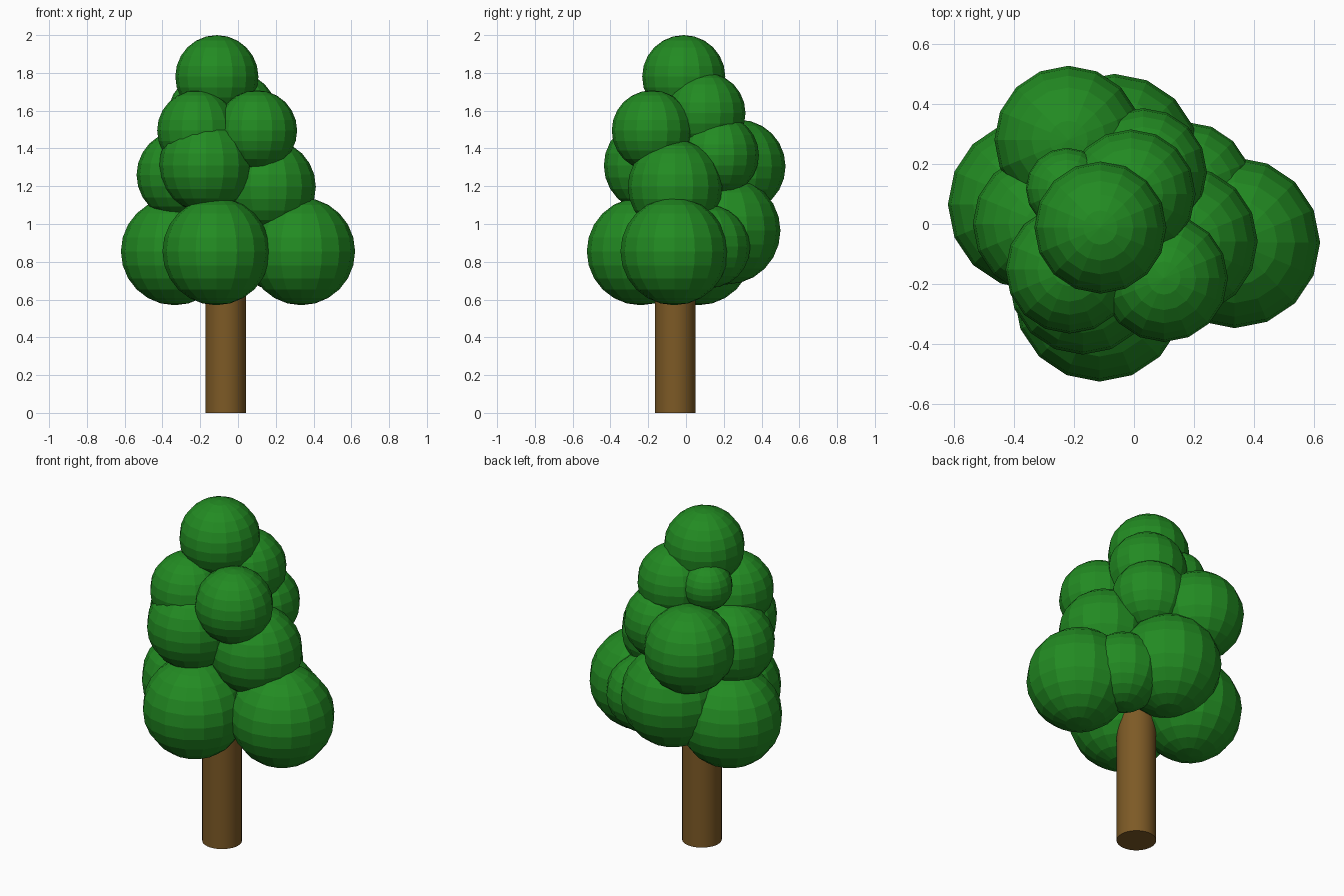
import bpy
import bmesh
import math
from mathutils import Matrix

cube = bpy.data.objects.get("Cube")
if cube:
    bpy.data.objects.remove(cube, do_unlink=True)


def make_material(name, rgb):
    mat = bpy.data.materials.new(name)
    mat.use_nodes = True
    mat.diffuse_color = (*rgb, 1)
    bsdf = next(n for n in mat.node_tree.nodes if n.type == 'BSDF_PRINCIPLED')
    bsdf.inputs["Base Color"].default_value = (*rgb, 1)
    return mat


leaf_green = make_material("leaf green", (0.016, 0.258, 0.016))
bark_brown = make_material("bark brown", (0.205, 0.102, 0.019))


def add_object(name, bm, mat):
    mesh = bpy.data.meshes.new(name)
    bm.to_mesh(mesh)
    bm.free()
    mesh.materials.append(mat)
    obj = bpy.data.objects.new(name, mesh)
    bpy.context.collection.objects.link(obj)
    return obj


def leaf_ball(name, x, y, z, r):
    bm = bmesh.new()
    bmesh.ops.create_uvsphere(bm, u_segments=16, v_segments=12, radius=r,
                              matrix=Matrix.Translation((x, y, z)))
    return add_object(name, bm, leaf_green)


# Trunk: plain cylinder with its top hidden in the foliage
TRUNK_HEIGHT = 0.9
bm = bmesh.new()
bmesh.ops.create_cone(bm, cap_ends=True, segments=32, radius1=0.107,
                      radius2=0.107, depth=TRUNK_HEIGHT,
                      matrix=Matrix.Translation((-0.065, -0.057, TRUNK_HEIGHT / 2)))
trunk = add_object("trunk", bm, bark_brown)
bpy.ops.object.select_all(action='DESELECT')
trunk.select_set(True)
bpy.context.view_layer.objects.active = trunk
bpy.ops.object.shade_smooth_by_angle(angle=math.radians(30))

# Foliage tiers from the ground up: (x, y, z, radius)
tiers = {
    "lower_foliage": [
        (-0.115, -0.24, 0.855, 0.285),
        (0.335, -0.062, 0.855, 0.285),
        (-0.335, 0.065, 0.855, 0.285),
        (-0.065, 0.215, 0.965, 0.285),
        (0.175, 0.12, 0.88, 0.22),
    ],
    "middle_foliage": [
        (-0.17, -0.188, 1.31, 0.247),
        (0.162, -0.058, 1.197, 0.25),
        (-0.30, 0.0, 1.26, 0.237),
        (-0.218, 0.28, 1.305, 0.247),
        (0.03, 0.173, 1.365, 0.213),
    ],
    "upper_foliage": [
        (0.10, -0.18, 1.495, 0.213),
        (-0.215, -0.152, 1.495, 0.213),
        (-0.01, 0.10, 1.587, 0.215),
        (-0.223, 0.117, 1.62, 0.137),
    ],
    "crown_foliage": [(-0.112, -0.012, 1.78, 0.22)],
}
for tier, balls in tiers.items():
    for i, ball in enumerate(balls, 1):
        leaf_ball(f"{tier}_{i}", *ball)
